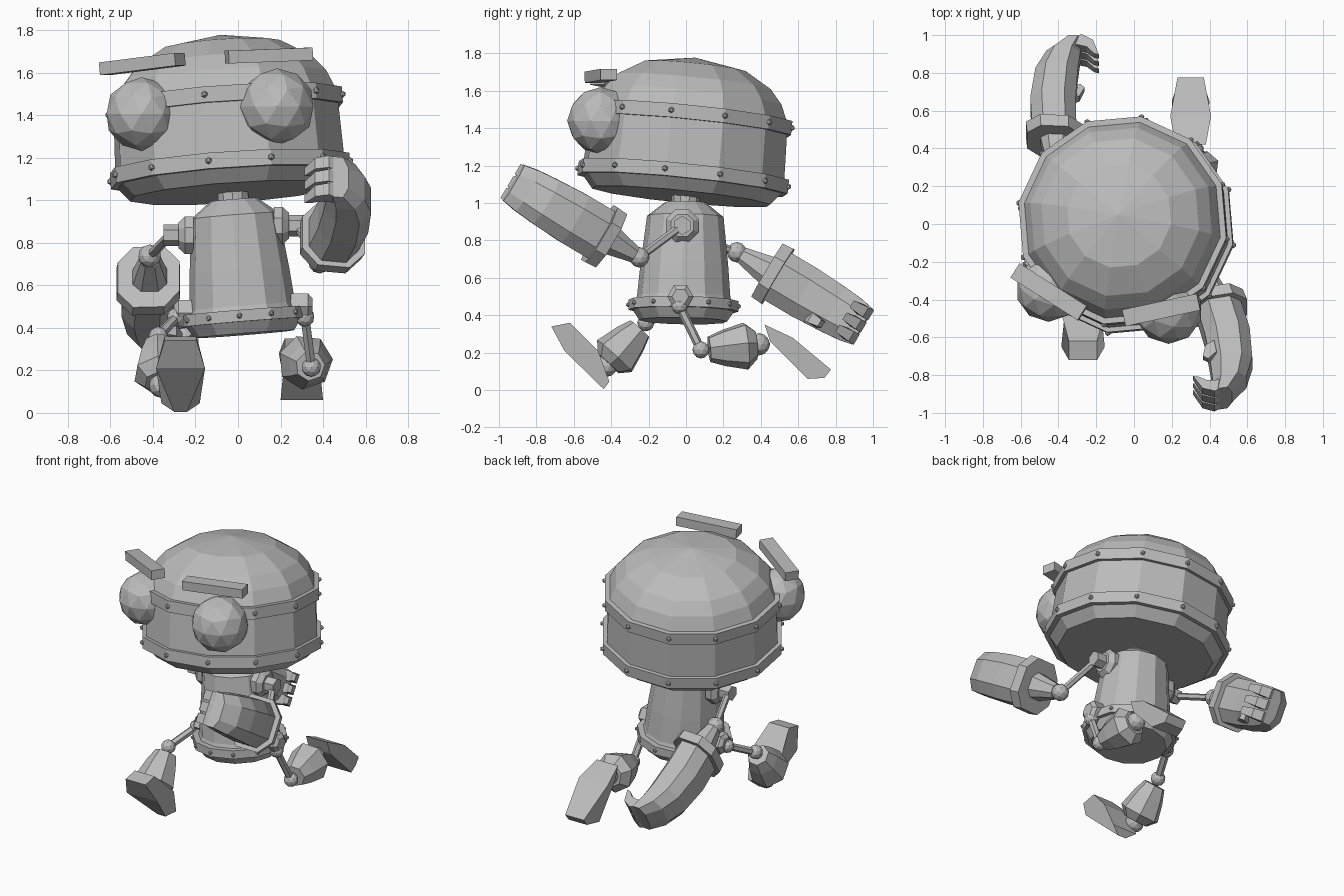
import bpy, bmesh
from math import sin, cos, pi, radians
from mathutils import Vector as V, Matrix

cube = bpy.data.objects.get("Cube")
if cube:
    bpy.data.objects.remove(cube)

grey = bpy.data.materials.new("plain_grey")
grey.use_nodes = True
grey.diffuse_color = (0.5, 0.5, 0.5, 1)
grey.node_tree.nodes["Principled BSDF"].inputs["Base Color"].default_value = (0.5, 0.5, 0.5, 1)


def finish(name, bm):
    bmesh.ops.remove_doubles(bm, verts=bm.verts, dist=0.0005)
    bmesh.ops.recalc_face_normals(bm, faces=bm.faces)
    mesh = bpy.data.meshes.new(name)
    bm.to_mesh(mesh)
    bm.free()
    mesh.materials.append(grey)
    ob = bpy.data.objects.new(name, mesh)
    bpy.context.collection.objects.link(ob)
    return ob


def frame(origin, x, y, z):
    """Matrix with the given axes as columns."""
    m = Matrix((x, y, z)).transposed().to_4x4()
    m.translation = origin
    return m


def along(origin, axis, turn=0):
    q = V((0, 0, 1)).rotation_difference(V(axis).normalized())
    return Matrix.Translation(origin) @ q.to_matrix().to_4x4() @ Matrix.Rotation(radians(turn), 4, "Z")


def loft(name, rings, matrix, closed=False):
    """Skin a list of rings that all have the same number of points."""
    bm = bmesh.new()
    loops = [[bm.verts.new(matrix @ V(p)) for p in ring] for ring in rings]
    n = len(loops[0])
    pairs = list(zip(loops, loops[1:] + loops[:1])) if closed else list(zip(loops, loops[1:]))
    for a, b in pairs:
        for i in range(n):
            j = (i + 1) % n
            bm.faces.new((a[i], a[j], b[j], b[i]))
    if not closed:
        bm.faces.new(loops[0])
        bm.faces.new(loops[-1])
    return finish(name, bm)


def lathe(name, profile, sides, matrix, closed=False):
    step = 2 * pi / sides
    rings = [[(r * cos(i * step), r * sin(i * step), h) for i in range(sides)]
             for r, h in profile]
    return loft(name, rings, matrix, closed)


def rod(name, p, q, r1, r2, sides=6):
    d = V(q) - V(p)
    return lathe(name, [(r1, 0), (r2, d.length)], sides, along(p, d))


def ball(name, centre, r, sub=2):
    bm = bmesh.new()
    bmesh.ops.create_icosphere(bm, subdivisions=sub, radius=r, matrix=Matrix.Translation(centre))
    return finish(name, bm)


def prism(name, pts, matrix):
    """Outline points (u, v, half width) spread both ways along w."""
    rings = [[(u, v, s * w) for u, v, w in pts] for s in (-1, 1)]
    return loft(name, rings, matrix)


def rivets(name, r, h, matrix, size, count=12):
    bm = bmesh.new()
    for i in range(count):
        a = 2 * pi * i / count
        bmesh.ops.create_icosphere(bm, subdivisions=1, radius=size,
                                   matrix=matrix @ Matrix.Translation((r * cos(a), r * sin(a), h)))
    return finish(name, bm)


def band(name, inner, outer, low, high, matrix, size):
    lathe(name, [(inner, low), (outer, low), (outer, high), (inner, high)], 12, matrix, True)
    rivets(name + "_rivets", outer, (low + high) / 2, matrix, size)


# Head: faceted drum with a dome, tilted and turned slightly
head = along((-0.03, -0.025, 1.035), (-0.07, 0.1, 1), 80)
lathe("head", [(0.485, 0), (0.55, 0.075), (0.535, 0.44), (0.49, 0.54), (0.425, 0.615),
               (0.28, 0.7), (0, 0.748)], 12, head)
band("lower_head_band", 0.52, 0.573, 0.065, 0.14, head, 0.017)
band("upper_head_band", 0.52, 0.56, 0.38, 0.455, head, 0.017)

# Eyes and brows
ball("right_eye", (-0.453, -0.345, 1.405), 0.173)
ball("left_eye", (0.183, -0.455, 1.44), 0.18)
for name, centre, d in (("right_brow", (-0.45, -0.36, 1.64), (0.355, -0.225, 0.045)),
                        ("left_brow", (0.145, -0.455, 1.68), (0.395, 0.085, 0.015))):
    d = V(d)
    x = d.normalized()
    y = V((0, 0, 1)).cross(x).normalized()
    a = d.length / 2
    prism(name, [(-a, -0.045, 0.03), (a, -0.045, 0.03), (a, 0.045, 0.03), (-a, 0.045, 0.03)],
          frame(centre, x, y, x.cross(y)))

# Body: tapered barrel with a riveted hip band and a short neck
body = along((0.03, -0.015, 0.37), (-0.08, 0.02, 1), 87)
lathe("body", [(0.235, 0), (0.275, 0.06), (0.25, 0.13), (0.235, 0.3), (0.205, 0.56),
               (0.11, 0.635)], 12, body)
band("hip_band", 0.22, 0.295, 0.055, 0.11, body, 0.014)
lathe("neck", [(0.075, 0.6), (0.075, 0.71)], 10, body)


def arm(side, out, hub, elbow, forward, lean):
    """One arm; forward is the forearm direction along y and z."""
    hub, elbow, x = V(hub), V(elbow), V((out, 0, 0))
    lathe(side + "_shoulder_plate", [(0.095, -0.07), (0.095, -0.03), (0.065, 0)], 8,
          along(hub, x, 22.5))
    lathe(side + "_shoulder_hub", [(0.05, -0.02), (0.05, 0.07)], 6, along(hub, x))
    rod(side + "_upper_arm", hub + x * 0.04, elbow, 0.022, 0.022)
    ball(side + "_elbow", elbow, 0.055)

    t = V((out * lean, forward[0], forward[1])).normalized()
    s = V((0, forward[1], -forward[0])).normalized()
    o = (x - t * x.dot(t)).normalized()
    local = frame(elbow, o, t, s)

    def section(dist, shift, ho, hs):
        c = 0.5
        corners = ((1, c), (c, 1), (-c, 1), (-1, c), (-1, -c), (-c, -1), (c, -1), (1, -c))
        return [(shift + ho * a, dist, hs * b) for a, b in corners]

    loft(side + "_wrist", [section(0.03, 0, 0.045, 0.045), section(0.21, 0.01, 0.085, 0.085)], local)
    loft(side + "_cuff", [section(0.19, 0.015, 0.145, 0.165), section(0.255, 0.02, 0.15, 0.17)], local)
    loft(side + "_forearm", [section(0.25, 0.02, 0.118, 0.145), section(0.42, 0.035, 0.12, 0.145),
                             section(0.6, 0.025, 0.112, 0.135), section(0.71, -0.005, 0.09, 0.125),
                             section(0.785, -0.055, 0.05, 0.11)], local)
    # Three curled, tapering fingers and a thumb
    curl = [(0.0, 0.7, 0.032), (-0.04, 0.77, 0.032), (-0.1, 0.795, 0.032), (-0.16, 0.765, 0.03),
            (-0.195, 0.68, 0.022), (-0.17, 0.685, 0.022), (-0.13, 0.72, 0.03), (-0.08, 0.73, 0.032)]
    for i, off in enumerate((-0.075, 0, 0.075)):
        prism(f"{side}_finger_{i + 1}", curl, local @ Matrix.Translation((0, 0, off)))
    prism(side + "_thumb", [(-0.05, 0.5, 0.03), (-0.1, 0.52, 0.03), (-0.125, 0.58, 0.02),
                            (-0.1, 0.6, 0.02), (-0.05, 0.57, 0.03)],
          local @ Matrix.Translation((0, 0, 0.1)))


arm("left", 1, (0.24, -0.02, 0.88), (0.385, -0.25, 0.71), (-0.86, 0.51), 0.18)
arm("right", -1, (-0.28, 0, 0.835), (-0.415, 0.272, 0.737), (0.86, -0.51), -0.05)


def leg(side, out, hip, joint, knee, ankle, foot_x, foot):
    x = V((out, 0, 0))
    lathe(side + "_hip", [(0.07, -0.08), (0.07, 0.03), (0.045, 0.05)], 6, along(hip, x, 30))
    ball(side + "_hip_joint", joint, 0.045)
    rod(side + "_thigh", joint, knee, 0.024, 0.024)
    ball(side + "_knee", knee, 0.046)
    d = V(ankle) - V(knee)
    n = d.length
    lathe(side + "_shin", [(0.07, 0.045), (0.1, n * 0.4), (0.13, n * 0.78), (0.08, n * 0.95)],
          7, along(knee, d))
    ball(side + "_ankle", ankle, 0.06)
    prism(side + "_foot", foot, frame((foot_x, 0, 0), V((0, 1, 0)), V((0, 0, 1)), V((1, 0, 0))))


# Legs: left one trails behind, right one steps forward on its heel
leg("left", 1, (0.3, -0.03, 0.5), (0.315, -0.035, 0.45), (0.345, 0.08, 0.215),
    (0.31, 0.39, 0.245), 0.3,
    [(0.42, 0.35, 0.08), (0.45, 0.26, 0.08), (0.65, 0.06, 0.1), (0.74, 0.065, 0.07),
     (0.775, 0.11, 0.07), (0.57, 0.28, 0.108)])
leg("right", -1, (-0.25, -0.01, 0.47), (-0.29, -0.03, 0.45), (-0.375, -0.215, 0.36),
    (-0.36, -0.425, 0.13), -0.27,
    [(-0.72, 0.34, 0.075), (-0.62, 0.36, 0.075), (-0.47, 0.21, 0.115), (-0.41, 0.045, 0.09),
     (-0.44, 0.005, 0.03), (-0.65, 0.21, 0.115)])
